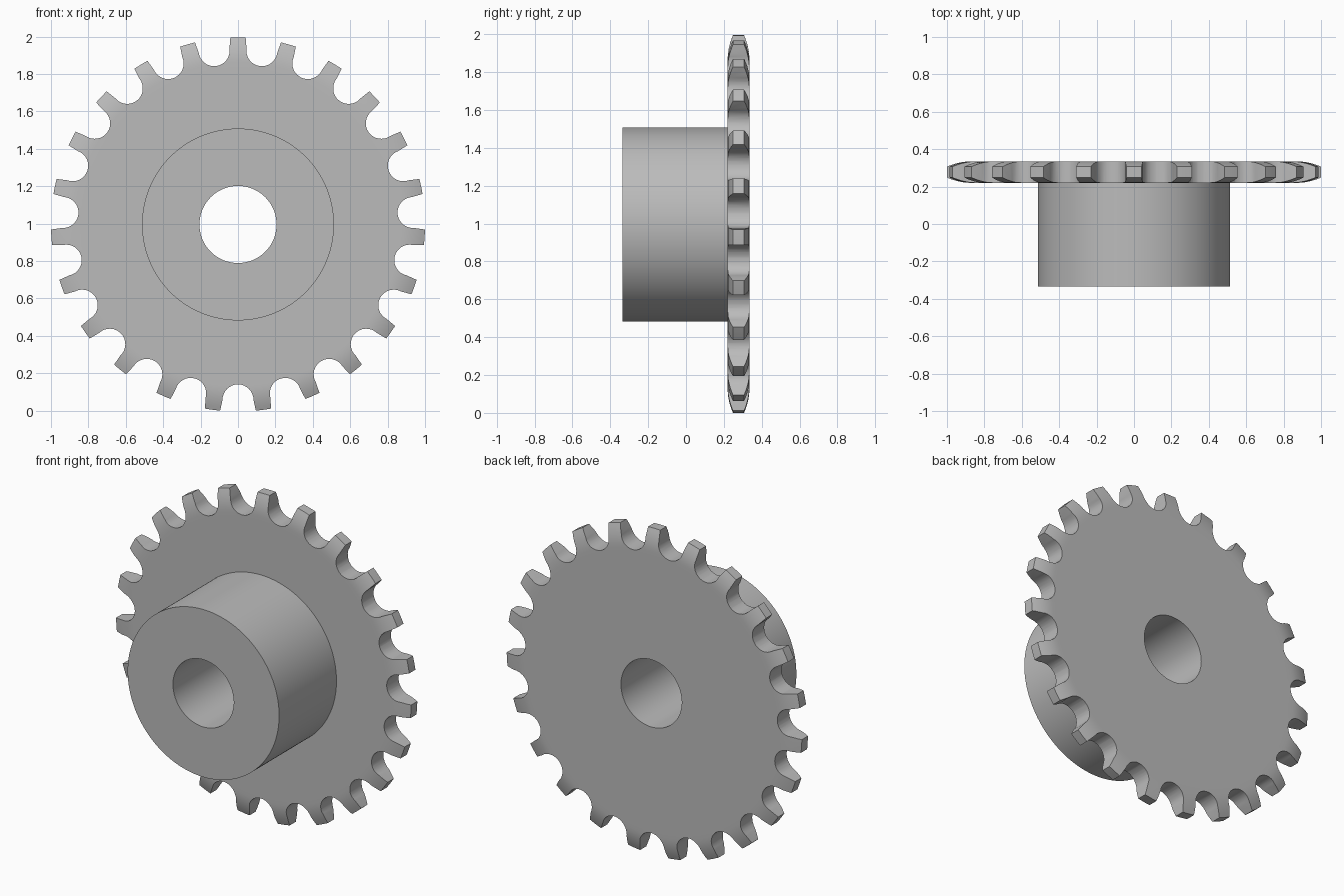
import bpy, bmesh, math
from mathutils import Matrix, Vector

cube = bpy.data.objects.get("Cube")
if cube:
    bpy.data.objects.remove(cube, do_unlink=True)

TEETH = 23
PITCH = 2 * math.pi / TEETH
AXIS_Z = 0.9955
BORE_R, HUB_R, TIP_R = 0.206, 0.513, 1.0
FRONT_Y, PLATE_Y, BACK_Y = -0.335, 0.22, 0.335
SEAT_R, SEAT_CENTRE = 0.083, 0.938      # rounded roller seats between teeth
TIP_HALF, RELIEF = 0.041, 0.028         # tooth tip half width, side relief

steel = bpy.data.materials.new("steel grey")
steel.use_nodes = True
grey = (0.5, 0.5, 0.5, 1)
steel.diffuse_color = grey
steel.node_tree.nodes["Principled BSDF"].inputs["Base Color"].default_value = grey


def make_object(name, bm):
    bmesh.ops.recalc_face_normals(bm, faces=bm.faces)
    mesh = bpy.data.meshes.new(name)
    bm.to_mesh(mesh)
    bm.free()
    mesh.materials.append(steel)
    obj = bpy.data.objects.new(name, mesh)
    obj.location.z = AXIS_Z
    bpy.context.collection.objects.link(obj)
    return obj


# Lathed body: bore, hub and toothed plate with curved side relief
start = 0.87
radii = [start + (TIP_R - start) * i / 6 for i in range(7)]
relief = [(r, RELIEF * ((r - start) / (TIP_R - start)) ** 2) for r in radii]
profile = [(BORE_R, FRONT_Y), (HUB_R, FRONT_Y), (HUB_R, PLATE_Y), (0.84, PLATE_Y)]
profile += [(r, PLATE_Y + d) for r, d in relief]
profile += [(r, BACK_Y - d) for r, d in reversed(relief)]
profile += [(0.84, BACK_Y), (HUB_R, BACK_Y), (BORE_R, BACK_Y)]

bm = bmesh.new()
verts = [bm.verts.new((0, y, r)) for r, y in profile]
edges = [bm.edges.new((v, verts[(i + 1) % len(verts)])) for i, v in enumerate(verts)]
bmesh.ops.spin(bm, geom=verts + edges, cent=(0, 0, 0), axis=(0, 1, 0),
               angle=2 * math.pi, steps=TEETH * 8, use_merge=True)
bmesh.ops.remove_doubles(bm, verts=bm.verts, dist=1e-5)
sprocket = make_object("sprocket_body", bm)

# Gap cutter outline: round seat, then flanks opening out past the tip
seat = [(SEAT_R * math.cos(a), SEAT_CENTRE + SEAT_R * math.sin(a))
        for a in (math.pi * (1 + i / 16) for i in range(17))]
tip_angle = PITCH / 2 - TIP_HALF / TIP_R
tip_x, tip_z = TIP_R * math.sin(tip_angle), TIP_R * math.cos(tip_angle)
end_x = tip_x + (tip_x - SEAT_R) * 0.5
end_z = tip_z + (tip_z - SEAT_CENTRE) * 0.5
outline = seat + [(tip_x, tip_z), (end_x, end_z), (-end_x, end_z), (-tip_x, tip_z)]

bm = bmesh.new()
for k in range(TEETH):
    turn = Matrix.Rotation((k + 0.5) * PITCH, 3, 'Y')
    face = bm.faces.new([bm.verts.new(turn @ Vector((x, 0.12, z))) for x, z in outline])
    ext = bmesh.ops.extrude_face_region(bm, geom=[face])
    bmesh.ops.translate(bm, vec=(0, 0.32, 0),
                        verts=[g for g in ext["geom"] if isinstance(g, bmesh.types.BMVert)])
    if face.is_valid and not all(len(e.link_faces) == 2 for e in face.edges):
        bm.faces.remove(face)
        bmesh.ops.holes_fill(bm, edges=[e for e in bm.edges if e.is_boundary], sides=0)
cutter = make_object("tooth_gap_cutter", bm)
cutter.hide_render = True

# Cut the teeth and drop the cutter
bpy.context.view_layer.objects.active = sprocket
sprocket.select_set(True)
cut = sprocket.modifiers.new("tooth gaps", 'BOOLEAN')
cut.operation = 'DIFFERENCE'
cut.solver = 'EXACT'
cut.object = cutter
bpy.ops.object.modifier_apply(modifier=cut.name)
bpy.data.objects.remove(cutter, do_unlink=True)

bpy.ops.object.select_all(action='DESELECT')
sprocket.select_set(True)
bpy.context.view_layer.objects.active = sprocket
bpy.ops.object.shade_smooth_by_angle(angle=math.radians(25))
